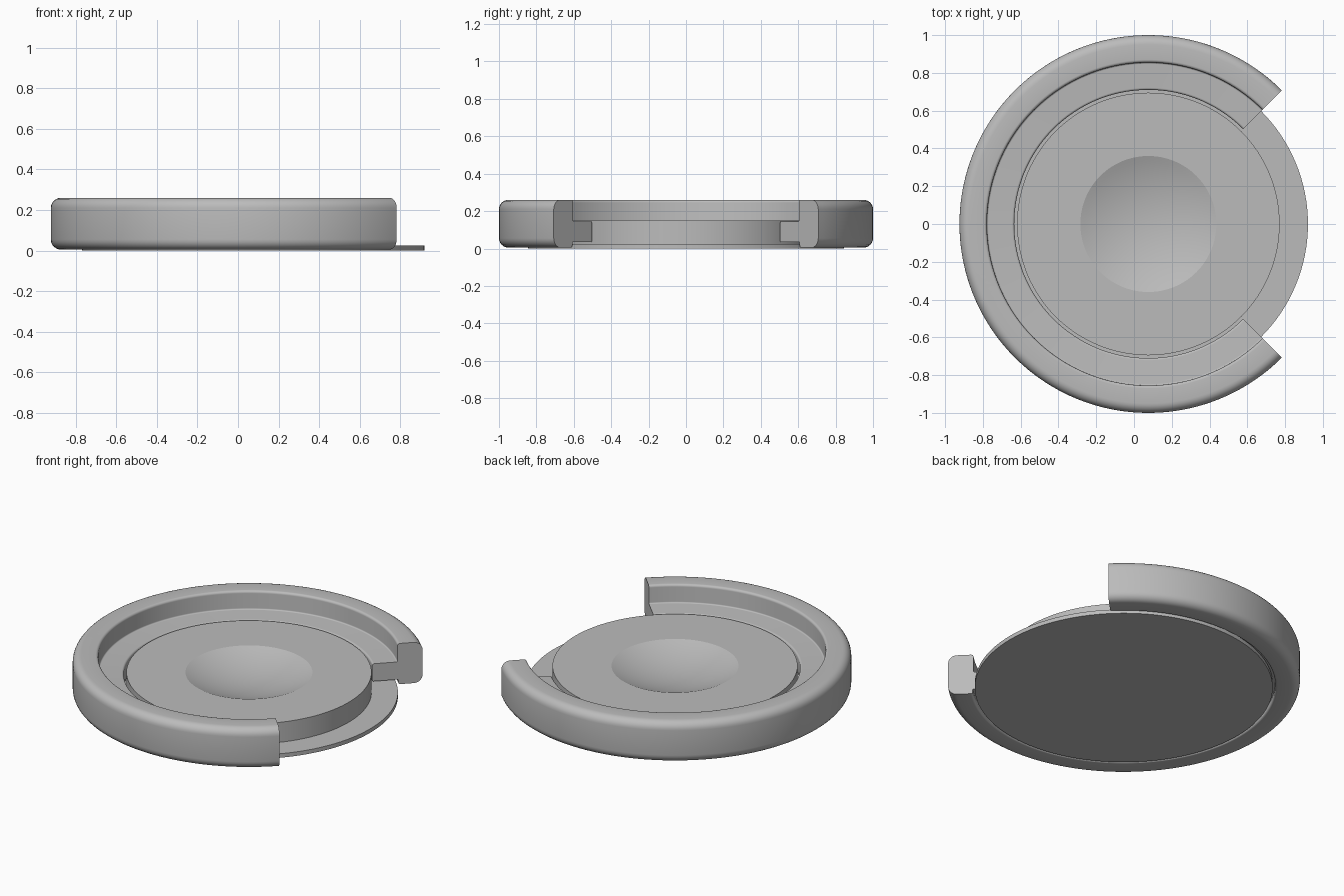
import bpy, bmesh, math
from mathutils import Vector

cube = bpy.data.objects.get("Cube")
if cube:
    bpy.data.objects.remove(cube)

CENTER_X = 0.076
STEPS = 128

grey = bpy.data.materials.new("plain_grey")
grey.use_nodes = True
grey.diffuse_color = (0.5, 0.5, 0.5, 1)
grey.node_tree.nodes["Principled BSDF"].inputs["Base Color"].default_value = (0.5, 0.5, 0.5, 1)


def rounded(corners, segments=6):
    """Round each (radius, height, fillet) corner of a closed profile."""
    out = []
    for i, (r, z, fillet) in enumerate(corners):
        p = Vector((r, z))
        if not fillet:
            out.append(p)
            continue
        to_prev = (Vector(corners[i - 1][:2]) - p).normalized()
        to_next = (Vector(corners[(i + 1) % len(corners)][:2]) - p).normalized()
        center = p + (to_prev + to_next) * fillet
        for k in range(segments + 1):
            a = math.pi / 2 * k / segments
            out.append(center - to_next * fillet * math.cos(a) - to_prev * fillet * math.sin(a))
    return out


def lathe(name, profile, start=0.0, sweep=math.tau):
    """Turn a closed profile around the vertical axis, capping a partial sweep."""
    bm = bmesh.new()
    full = sweep >= math.tau
    count = STEPS if full else STEPS + 1
    rings = []
    for i in range(count):
        a = start + sweep * i / STEPS
        rings.append([bm.verts.new((p[0] * math.cos(a), p[0] * math.sin(a), p[1])) for p in profile])
    n = len(profile)
    for i in range(STEPS):
        a, b = rings[i], rings[(i + 1) % count]
        for j in range(n):
            k = (j + 1) % n
            if profile[j][0] + profile[k][0] > 0:
                bm.faces.new((a[j], b[j], b[k], a[k]))
    if not full:
        bm.faces.new(rings[0])
        bm.faces.new(rings[-1][::-1])
    bmesh.ops.remove_doubles(bm, verts=bm.verts, dist=0.00001)
    bmesh.ops.recalc_face_normals(bm, faces=bm.faces)
    mesh = bpy.data.meshes.new(name)
    bm.to_mesh(mesh)
    bm.free()
    mesh.materials.append(grey)
    obj = bpy.data.objects.new(name, mesh)
    obj.location.x = CENTER_X
    bpy.context.collection.objects.link(obj)
    bpy.ops.object.select_all(action="DESELECT")
    obj.select_set(True)
    bpy.context.view_layer.objects.active = obj
    bpy.ops.object.shade_smooth_by_angle(angle=math.radians(20))
    return obj


# Open outer ring with an inner ledge and a rebate for the base flange
ring_corners = [
    (1.0, 0.005, 0.05), (1.0, 0.26, 0.05), (0.855, 0.26, 0.015), (0.855, 0.145, 0.008),
    (0.71, 0.145, 0.012), (0.71, 0.035, 0.008), (0.86, 0.035, 0.005), (0.86, 0.005, 0.012),
]
lathe("outer_ring", rounded(ring_corners), math.radians(45), math.radians(270))

# Centre disc: thin flange, raised body and a shallow spherical dish
DISH_R, DISH_D, TOP = 0.36, 0.07, 0.15
sphere_r = (DISH_R ** 2 + DISH_D ** 2) / (2 * DISH_D)
half_angle = math.asin(DISH_R / sphere_r)
dish = []
for k in range(13):
    a = half_angle * (1 - k / 12)
    dish.append((sphere_r * math.sin(a), TOP - DISH_D + sphere_r * (1 - math.cos(a))))
dish[-1] = (0, TOP - DISH_D)
lathe("center_disc", [(0, 0), (0.845, 0), (0.845, 0.025), (0.695, 0.025), (0.695, TOP)] + dish)
